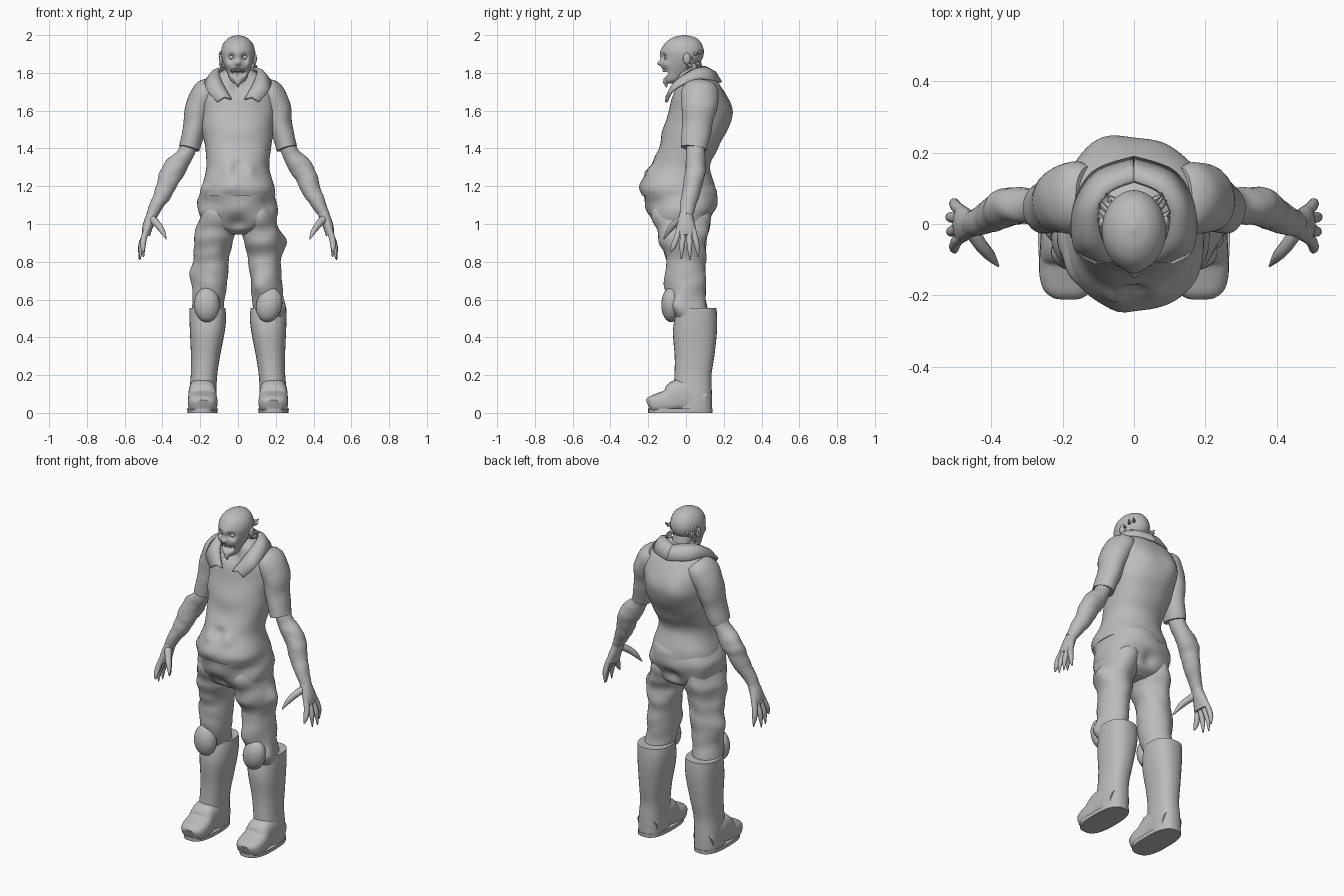
import bpy, bmesh, math, random
from mathutils import Vector, Matrix, noise

random.seed(4)
GREY = bpy.data.materials.new("plain grey")
GREY.diffuse_color = (0.5, 0.5, 0.5, 1)


def finish(name, bm):
    bmesh.ops.recalc_face_normals(bm, faces=bm.faces)
    me = bpy.data.meshes.new(name)
    bm.to_mesh(me)
    bm.free()
    for p in me.polygons:
        p.use_smooth = True
    me.set_sharp_from_angle(angle=math.radians(45))
    me.materials.append(GREY)
    ob = bpy.data.objects.new(name, me)
    bpy.context.collection.objects.link(ob)
    return ob


def spline(rows, steps):
    """Catmull-Rom through rows of numbers"""
    out = []
    for i in range(len(rows) - 1):
        a, b, c, d = (rows[max(0, min(len(rows) - 1, i + k))] for k in (-1, 0, 1, 2))
        for j in range(steps):
            t = j / steps
            out.append([0.5 * (2 * q + (r - p) * t + (2 * p - 5 * q + 4 * r - w) * t * t
                               + (3 * q - p - 3 * r + w) * t ** 3)
                        for p, q, r, w in zip(a, b, c, d)])
    return out + [list(rows[-1])]


def loft(name, rows, s=1, flat=True, sides=32, steps=5, box=1.0, rough=0, freq=9, dents=()):
    """Skin through oval sections (x, y, z, rx, ry); dents push the surface locally"""
    rows = spline(rows, steps)
    pts = [Vector(r[:3]) for r in rows]
    bm = bmesh.new()
    rings = []
    for i, r in enumerate(rows):
        t = Vector((0, 0, 1)) if flat else (
            pts[min(i + 1, len(pts) - 1)] - pts[max(i - 1, 0)]).normalized()
        u = (Vector((1, 0, 0)) - t * t.x).normalized()
        v = t.cross(u)
        ring = []
        for k in range(sides):
            a = math.tau * k / sides
            c, d = math.cos(a), math.sin(a)
            off = (u * math.copysign(abs(c) ** box, c) * max(r[3], .001)
                   + v * math.copysign(abs(d) ** box, d) * max(r[4], .001))
            p = pts[i] + off
            if rough:
                q = Vector((p.x * s, p.y, p.z * 1.6)) * freq
                p += off * rough * noise.noise(q)
            p.x *= s
            for pos, rad, push in dents:
                w = math.exp(-((p - Vector(pos)).length / rad) ** 2)
                p += Vector(push) * w
            ring.append(bm.verts.new(p))
        rings.append(ring)
    for a, b in zip(rings, rings[1:]):
        for k in range(sides):
            n = (k + 1) % sides
            bm.faces.new((a[k], a[n], b[n], b[k]))
    bm.faces.new(rings[0])
    bm.faces.new(rings[-1])
    return finish(name, bm)


def ball(name, pos, rad, rot=0):
    bm = bmesh.new()
    bmesh.ops.create_uvsphere(bm, u_segments=24, v_segments=14, radius=1)
    m = Matrix.Translation(pos) @ Matrix.Rotation(rot, 4, 'Y') @ Matrix.Diagonal((*rad, 1))
    bmesh.ops.transform(bm, matrix=m, verts=bm.verts)
    return finish(name, bm)


# shirt body, with hunched back and creases
loft("shirt", [(0, -.035, 1.15, .198, .198), (0, -.04, 1.2, .193, .197), (0, -.035, 1.3, .163, .16),
               (0, .012, 1.4, .178, .157), (0, .045, 1.5, .188, .168), (0, .068, 1.6, .2, .16),
               (0, .068, 1.68, .2, .143), (0, .06, 1.75, .172, .11), (0, .045, 1.8, .1, .08),
               (0, .04, 1.82, .06, .05)],
     sides=64, steps=7, box=.9, rough=.05, freq=6,
     dents=[((-.09, .22, 1.6), .09, (0, .025, 0)), ((.08, .22, 1.6), .07, (0, .012, 0)),
            ((0, -.08, 1.73), .04, (0, .04, 0)), ((-.06, -.2, 1.28), .03, (0, -.02, 0)),
            ((.07, -.2, 1.29), .03, (0, -.02, 0)), ((0, -.2, 1.31), .03, (0, .025, 0)),
            ((-.04, -.24, 1.2), .04, (0, -.01, 0))])

# trouser seat
loft("trouser_seat", [(0, -.02, .945, .1, .08), (0, -.02, .98, .185, .135), (0, -.02, 1.05, .208, .172),
                      (0, -.025, 1.12, .206, .196), (0, -.035, 1.19, .196, .19),
                      (0, -.035, 1.24, .17, .16)],
     sides=64, box=.9, rough=.1, freq=7,
     dents=[((0, .16, 1.02), .04, (0, -.04, 0)), ((0, -.18, 1.0), .04, (0, .03, 0))])

# collar: a curved strip from the nape to the two lapel points
inner = [(0, .12, 1.82), (.07, .09, 1.83), (.1, .03, 1.81), (.085, -.05, 1.75), (.035, -.1, 1.66)]
outer = [(0, .185, 1.75), (.11, .145, 1.76), (.165, .05, 1.765), (.165, -.065, 1.71), (.11, -.105, 1.645)]
for s, side in ((1, "left"), (-1, "right")):
    bm = bmesh.new()
    ins, outs = spline(inner, 6), spline(outer, 6)
    cols = []
    for a, b in zip(ins, outs):
        a, b = Vector(a), Vector(b)
        mid = (a + b) / 2 + Vector((0, 0, .018))
        cols.append([bm.verts.new((p.x * s, p.y, p.z)) for p in (a, mid, b)])
    for a, b in zip(cols, cols[1:]):
        for k in (0, 1):
            bm.faces.new((a[k], a[k + 1], b[k + 1], b[k]))
    ob = finish(side + "_collar", bm)
    mod = ob.modifiers.new("thickness", 'SOLIDIFY')
    mod.thickness = .014
    mod.offset = 0

for s, side in ((1, "left"), (-1, "right")):
    # trouser legs, baggier round one knee
    dents = [((.11, -.09, .68), .05, (-.01, -.02, 0)), ((.225, -.03, .57), .05, (.02, -.02, 0)),
             ((.22, 0, .91), .05, (.025, 0, 0))] if s > 0 else [((-.235, 0, .72), .08, (-.025, 0, 0))]
    loft(side + "_trouser_leg", [(.165, .03, .5, .08, .085), (.158, .01, .58, .083, .095),
                                 (.145, 0, .7, .083, .103), (.142, 0, .8, .088, .105),
                                 (.131, -.015, .9, .104, .118), (.112, -.02, 1, .1, .148),
                                 (.1, -.02, 1.1, .085, .15)],
         s, sides=40, steps=8, rough=.14, freq=8, dents=dents)
    # knee pads
    ball(side + "_knee_pad", (.165 * s, -.078, .572), (.068, .053, .092), .25 if s > 0 else 0)
    # boots
    loft(side + "_boot_shaft", [(.188, .04, 0, .073, .098), (.187, .035, .1, .072, .102),
                                (.18, .037, .2, .07, .098), (.172, .045, .3, .077, .105),
                                (.163, .047, .42, .091, .116), (.16, .052, .5, .097, .113),
                                (.162, .055, .555, .095, .106)], s, box=.85)
    loft(side + "_boot_foot", [(.188, .1, .06, .065, .06), (.188, .02, .085, .073, .085),
                               (.188, -.04, .088, .074, .088), (.188, -.09, .064, .077, .064),
                               (.187, -.14, .053, .078, .053), (.186, -.18, .045, .068, .045),
                               (.186, -.2, .038, .045, .032)], s, flat=False, box=.7)
    loft(side + "_boot_sole", [(.188, -.03, 0, .08, .17), (.188, -.03, .022, .081, .171)],
         s, steps=1, box=.75)
    # sleeves and bare forearms
    loft(side + "_sleeve", [(.13, .08, 1.73, .05, .08), (.165, .078, 1.695, .075, .1),
                            (.205, .07, 1.62, .073, .095), (.226, .058, 1.52, .062, .08),
                            (.258, .042, 1.4, .055, .07)],
         s, flat=False, rough=.07)
    loft(side + "_forearm", [(.245, .05, 1.46, .04, .045), (.28, .05, 1.37, .045, .048),
                             (.335, .052, 1.295, .06, .054), (.365, .043, 1.24, .056, .053),
                             (.388, .03, 1.18, .05, .048), (.43, .01, 1.1, .037, .04),
                             (.458, 0, 1.045, .028, .034)],
         s, flat=False, rough=.12, freq=14)
    # hands with clawed fingers
    loft(side + "_palm", [(.44, .005, 1.08, .028, .032), (.462, 0, 1.03, .029, .04),
                          (.48, 0, .98, .027, .052), (.487, 0, .94, .022, .054)],
         s, flat=False, sides=16)
    for i, (y, tip) in enumerate([(.042, (.5, .065, .825)), (.015, (.522, .02, .81)),
                                  (-.014, (.518, -.025, .815)), (-.042, (.5, -.08, .85))]):
        loft(f"{side}_finger_{i + 1}", [(.478, y * .8, .985, .016, .016), (.497, y * 1.15, .93, .016, .016),
                                        ((tip[0] + .507) / 2, (y + tip[1]) * .55, .88, .014, .014),
                                        (*tip, .003, .003)], s, flat=False, sides=10, steps=4)
    loft(side + "_thumb", [(.458, -.015, 1.03, .022, .022), (.428, -.06, 1.0, .019, .019),
                           (.402, -.09, .965, .015, .015), (.38, -.118, .92, .003, .003)],
         s, flat=False, sides=10, steps=4)
    # ears and side tufts of hair
    ball(side + "_ear", (.088 * s, .005, 1.875), (.012, .02, .03))
    for i in range(9):
        y, z = random.uniform(.0, .07), random.uniform(1.83, 1.93)
        x = .078 - max(0, y - .03) * .7
        loft(f"{side}_hair_tuft_{i + 1}", [(x, y, z, .011, .011), (x + .014, y + .012, z - .004, .007, .007),
                                           (x + .024, y + .024, z + random.uniform(-.02, .015), .001, .001)],
             s, flat=False, sides=6, steps=2)

# neck and head: sunken eyes, hooked nose, gaping mouth
loft("neck", [(0, .055, 1.72, .075, .07), (0, .04, 1.78, .06, .06), (0, .02, 1.86, .058, .06)])
loft("head", [(0, -.085, 1.745, .02, .018), (0, -.07, 1.762, .042, .042), (0, -.05, 1.8, .058, .077),
              (0, -.035, 1.84, .074, .097), (0, -.022, 1.88, .086, .111), (0, -.018, 1.92, .089, .112),
              (0, -.015, 1.96, .075, .094), (0, -.01, 1.987, .046, .06), (0, -.01, 2, .006, .008)],
     sides=72, steps=8,
     dents=[((.036, -.125, 1.882), .017, (0, .028, 0)), ((-.036, -.125, 1.882), .017, (0, .028, 0)),
            ((0, -.134, 1.853), .014, (0, -.02, -.004)), ((0, -.13, 1.905), .03, (0, -.006, 0)),
            ((.05, -.1, 1.845), .018, (.004, -.01, 0)), ((-.05, -.1, 1.845), .018, (-.004, -.01, 0)),
            ((0, -.125, 1.797), .018, (0, .05, 0)), ((.024, -.11, 1.802), .015, (0, .035, 0)),
            ((-.024, -.11, 1.802), .015, (0, .035, 0)), ((0, -.1, 1.76), .02, (0, -.012, 0))])
loft("goatee", [(0, -.1, 1.765, .022, .016), (0, -.108, 1.748, .015, .013), (0, -.102, 1.722, .002, .002)],
     sides=12)
for s, side in ((1, "left"), (-1, "right")):
    ball(side + "_eye", (.036 * s, -.103, 1.882), (.013, .012, .012))
    for i in range(3):
        x = (.006 + i * .012)
        ball(f"{side}_tooth_{i + 1}", (x * s, -.118 + i * .005, 1.813), (.0055, .006, .009))
